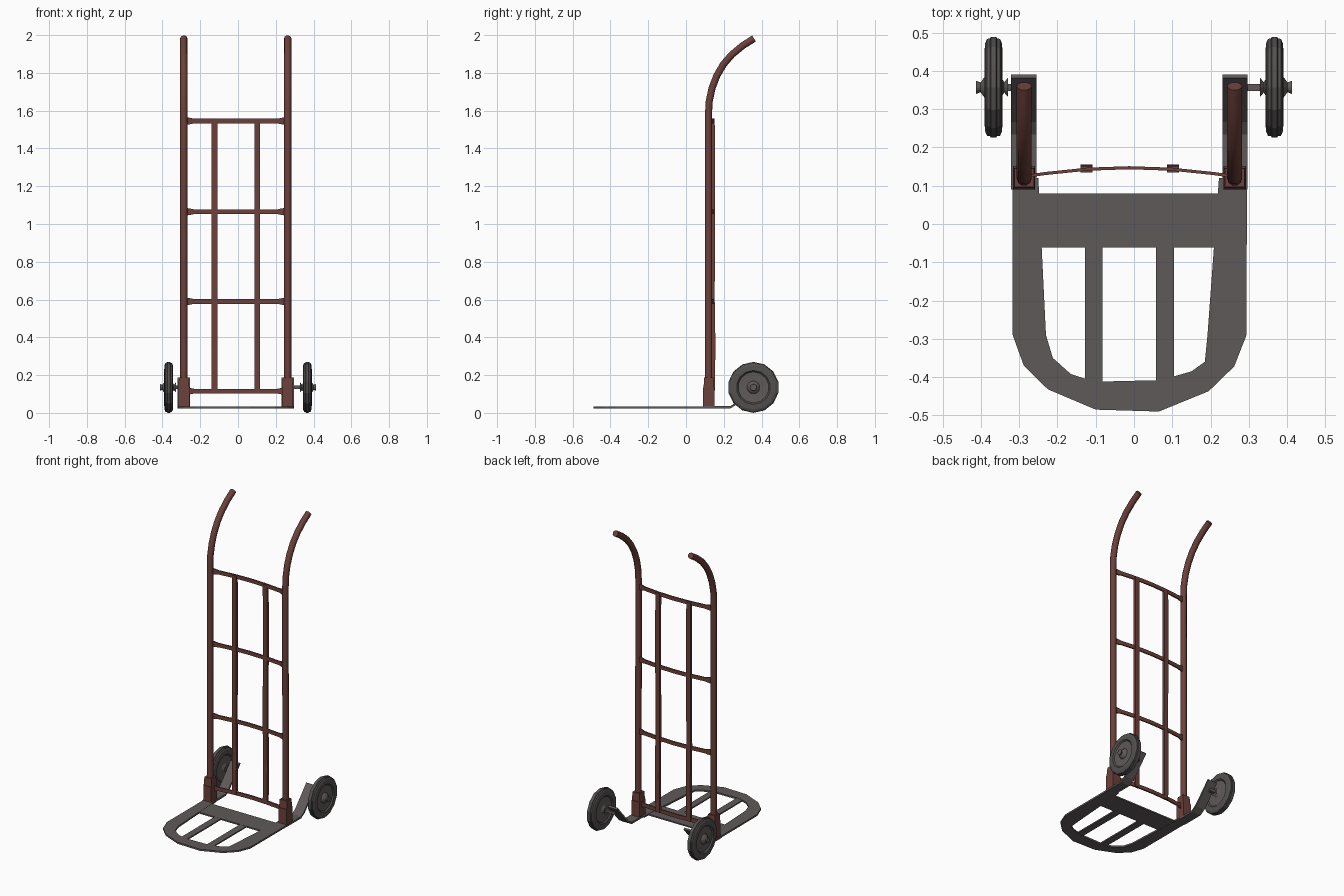
import bpy, bmesh, math
from mathutils import Vector

if "Cube" in bpy.data.objects:
    bpy.data.objects.remove(bpy.data.objects["Cube"])


def material(name, rgb):
    m = bpy.data.materials.new(name)
    m.diffuse_color = (*rgb, 1)
    m.use_nodes = True
    m.node_tree.nodes["Principled BSDF"].inputs["Base Color"].default_value = m.diffuse_color
    return m


RUST = material("rust brown paint", (0.150, 0.052, 0.043))
STEEL = material("worn grey steel", (0.118, 0.102, 0.101))
RUBBER = material("dark grey rubber", (0.088, 0.080, 0.080))
CX = -0.012          # the frame sits slightly off centre
POST_X = 0.275


def finish(bm, name, mat, smooth=False):
    bmesh.ops.recalc_face_normals(bm, faces=bm.faces[:])
    me = bpy.data.meshes.new(name)
    bm.to_mesh(me)
    bm.free()
    me.materials.append(mat)
    ob = bpy.data.objects.new(name, me)
    bpy.context.collection.objects.link(ob)
    if smooth:
        bpy.ops.object.select_all(action='DESELECT')
        ob.select_set(True)
        bpy.context.view_layer.objects.active = ob
        bpy.ops.object.shade_smooth_by_angle(angle=math.radians(50))
    return ob


def sweep(name, path, section, side, mat, smooth=False, scales=None):
    """Sweep a closed section along a path; side is the fixed first section axis."""
    bm = bmesh.new()
    pts = [Vector(p) for p in path]
    side = Vector(side)
    rings = []
    for i, p in enumerate(pts):
        t = (pts[min(i + 1, len(pts) - 1)] - pts[max(i - 1, 0)]).normalized()
        other = t.cross(side).normalized()
        s = scales[i] if scales else 1
        rings.append([bm.verts.new(p + side * (u * s) + other * v) for u, v in section])
    n = len(section)
    for a, b in zip(rings, rings[1:]):
        for k in range(n):
            bm.faces.new((a[k], a[(k + 1) % n], b[(k + 1) % n], b[k]))
    bm.faces.new(rings[0])
    bm.faces.new(rings[-1])
    return finish(bm, name, mat, smooth)


def rect(w, h):
    return [(-w / 2, -h / 2), (w / 2, -h / 2), (w / 2, h / 2), (-w / 2, h / 2)]


def box(name, x0, x1, y0, y1, z0, z1, mat, top=1.0):
    bm = bmesh.new()
    bmesh.ops.create_cube(bm, size=1)
    for v in bm.verts:
        f = top if v.co.z > 0 else 1
        v.co = ((x0 + x1) / 2 + v.co.x * (x1 - x0) * f,
                (y0 + y1) / 2 + v.co.y * (y1 - y0) * f,
                (z0 + z1) / 2 + v.co.z * (z1 - z0))
    return finish(bm, name, mat)


def wheel(name, cx, flip):
    """Lathe a dished wheel with ribbed tread about the x axis."""
    prof = [(0.0, -0.046), (0.018, -0.046), (0.013, -0.034), (0.030, -0.022),
            (0.034, -0.014), (0.082, -0.016), (0.090, -0.024), (0.118, -0.022),
            (0.130, -0.017), (0.131, -0.009), (0.135, -0.007), (0.135, 0.007),
            (0.131, 0.009), (0.130, 0.017), (0.118, 0.022), (0.090, 0.024),
            (0.082, 0.016), (0.030, 0.018), (0.014, 0.028), (0.026, 0.038), (0.0, 0.038)]
    n = 14
    bm = bmesh.new()
    rings = []
    for r, x in prof:
        c = 1 if r == 0 else n
        rings.append([bm.verts.new((cx + x * flip,
                                    0.357 + r * math.sin(math.tau * k / n),
                                    0.135 - r * math.cos(math.tau * k / n))) for k in range(c)])
    for j, (a, b) in enumerate(zip(rings, rings[1:])):
        for k in range(n):
            l = (k + 1) % n
            vs = []
            for v in (a[k % len(a)], a[l % len(a)], b[l % len(b)], b[k % len(b)]):
                if v not in vs:
                    vs.append(v)
            f = bm.faces.new(vs)
            # tyre rubber outside, steel disc and hub inside
            f.material_index = 0 if 5 <= j <= 15 else 1
    ob = finish(bm, name, RUBBER)
    ob.data.materials.append(STEEL)


tube = [(0.0195 * math.cos(math.tau * k / 10), 0.0195 * math.sin(math.tau * k / 10))
        for k in range(10)]
post_yz = [(0.120, 0.03), (0.120, 0.8), (0.119, 1.58), (0.123, 1.65), (0.138, 1.72),
           (0.163, 1.785), (0.198, 1.845), (0.243, 1.897), (0.300, 1.944), (0.360, 1.982)]
arm_yz = [(0.09, 0.030), (0.235, 0.030), (0.270, 0.052), (0.345, 0.135), (0.386, 0.183)]

for s, tag in ((-1, "left"), (1, "right")):
    x = CX + s * POST_X
    # upright with curved handle
    sweep("post_" + tag, [(x, y, z) for y, z in post_yz], tube, (1, 0, 0), RUST, True)
    # socket at the foot of the upright
    box("socket_" + tag, x - 0.029, x + 0.029, 0.089, 0.152, 0.028, 0.135, RUST)
    box("socket_collar_" + tag, x - 0.029, x + 0.029, 0.093, 0.148, 0.135, 0.188, RUST, 0.88)
    # wheel bracket rising behind the toe plate
    sweep("wheel_arm_" + tag, [(x + s * 0.001, y, z) for y, z in arm_yz],
          rect(0.066, 0.012), (1, 0, 0), STEEL)
    wheel("wheel_" + tag, s * 0.367, -1 if s > 0 else 1)
    box("axle_" + tag, min(x, s * 0.36), max(x, s * 0.36), 0.348, 0.366, 0.126, 0.144, STEEL)

# bowed cross rungs, flared where they meet the posts
for i, z in enumerate((0.115, 0.59, 1.065, 1.545)):
    xs = (-0.265, -0.245, -0.22, -0.11, 0, 0.11, 0.22, 0.245, 0.265)
    path = [(CX + u, 0.147 - 0.022 * (u / 0.265) ** 2, z) for u in xs]
    sweep(f"rung_{i + 1}", path, rect(0.025, 0.008), (0, 0, 1), RUST,
          scales=[1.6, 1.4, 1, 1, 1, 1, 1, 1.4, 1.6])

# slim vertical slats
for x, tag in ((-0.124, "left"), (0.102, "right")):
    path = [(x, y, z) for y, z in ((0.143, 0.105), (0.147, 0.35), (0.143, 0.6),
                                   (0.144, 1.06), (0.145, 1.3), (0.143, 1.55))]
    sweep("slat_" + tag, path, rect(0.031, 0.018), (1, 0, 0), RUST)

# rounded U-shaped toe frame: outer and inner outline in matching order
outer = [(-0.317, 0.12), (-0.317, -0.29), (-0.288, -0.370), (-0.225, -0.432), (-0.10, -0.485),
         (0.065, -0.490), (0.195, -0.437), (0.262, -0.372), (0.294, -0.29), (0.295, 0.12)]
inner = [(-0.250, 0.12), (-0.230, -0.29), (-0.212, -0.350), (-0.165, -0.392), (-0.105, -0.412),
         (0.070, -0.408), (0.150, -0.385), (0.185, -0.360), (0.192, -0.29), (0.222, 0.12)]
bm = bmesh.new()
vo = [bm.verts.new((x, y, 0.024)) for x, y in outer]
vi = [bm.verts.new((x, y, 0.024)) for x, y in inner]
faces = [bm.faces.new((vo[k], vo[k + 1], vi[k + 1], vi[k])) for k in range(len(vo) - 1)]
ext = bmesh.ops.extrude_face_region(bm, geom=faces)
top = [g for g in ext["geom"] if isinstance(g, bmesh.types.BMVert)]
bmesh.ops.translate(bm, verts=top, vec=(0, 0, 0.011))
finish(bm, "toe_frame", STEEL)

# toe plate cross panel and two bars
box("toe_panel", -0.252, 0.225, -0.062, 0.080, 0.025, 0.034, STEEL)
box("toe_bar_left", -0.128, -0.082, -0.42, -0.055, 0.025, 0.0335, STEEL)
box("toe_bar_right", 0.058, 0.104, -0.42, -0.055, 0.025, 0.0335, STEEL)
